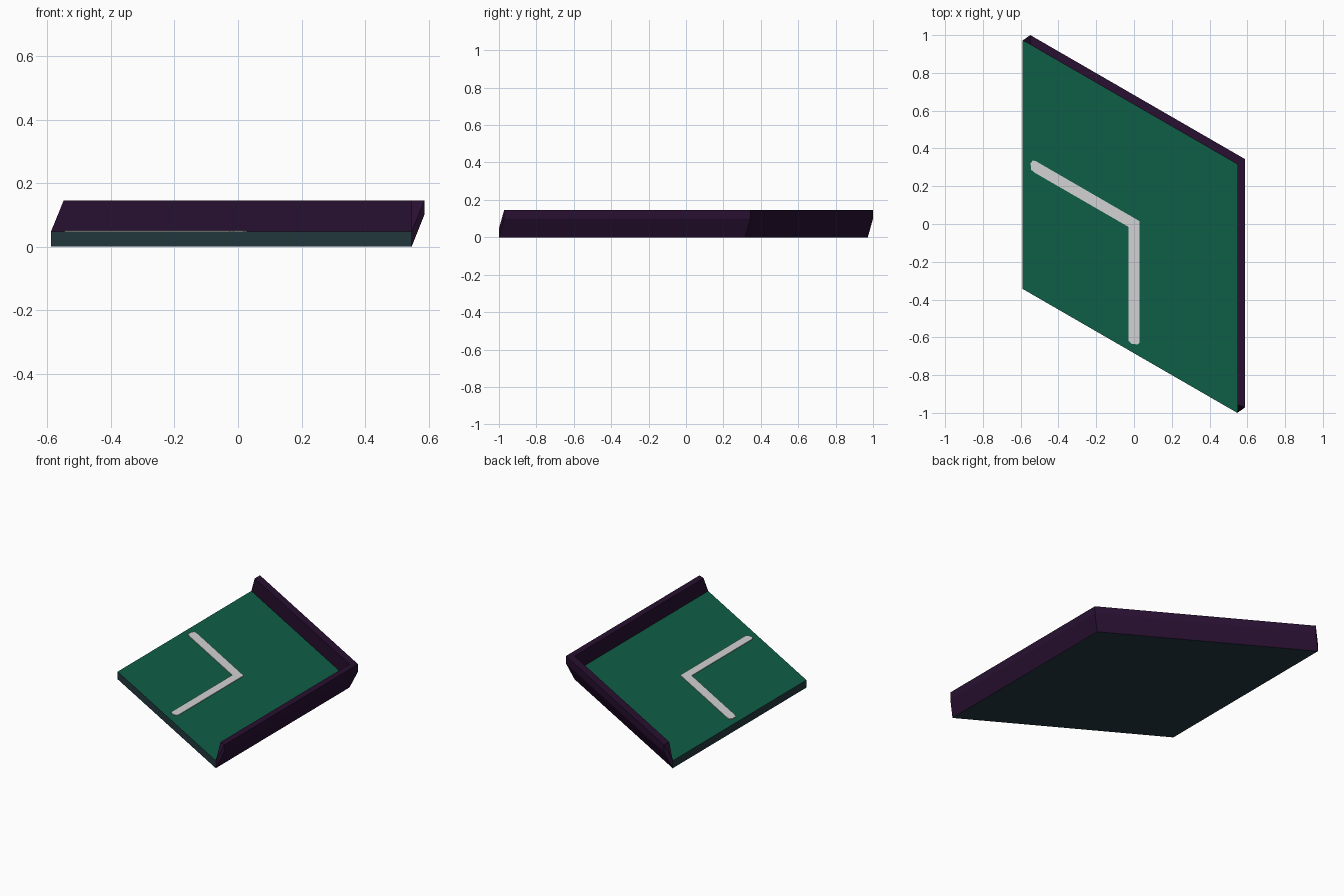
import bpy, bmesh
from mathutils import Vector

if "Cube" in bpy.data.objects:
    bpy.data.objects.remove(bpy.data.objects["Cube"])


def material(name, srgb):
    m = bpy.data.materials.new(name)
    lin = [((c / 255 + 0.055) / 1.055) ** 2.4 if c > 10 else c / 255 / 12.92 for c in srgb]
    m.diffuse_color = (*lin, 1)
    m.use_nodes = True
    m.node_tree.nodes["Principled BSDF"].inputs["Base Color"].default_value = m.diffuse_color
    return m


GREEN = material("board green", (15, 95, 70))
SLATE = material("dark slate", (36, 57, 63))
PURPLE = material("deep purple", (40, 16, 49))
GREY = material("light grey", (210, 210, 210))


def build(name, verts, faces, mats):
    me = bpy.data.meshes.new(name)
    me.from_pydata([tuple(v) for v in verts], [], faces)
    bm = bmesh.new()
    bm.from_mesh(me)
    bmesh.ops.recalc_face_normals(bm, faces=bm.faces)
    bm.to_mesh(me)
    bm.free()
    for m in mats:
        me.materials.append(m)
    ob = bpy.data.objects.new(name, me)
    bpy.context.collection.objects.link(ob)
    return ob


def prism(name, outline, z0, z1, mats):
    n = len(outline)
    verts = [(x, y, z) for z in (z0, z1) for x, y in outline]
    faces = [list(range(n)), list(range(n, 2 * n))]
    faces += [(i, (i + 1) % n, n + (i + 1) % n, n + i) for i in range(n)]
    return build(name, verts, faces, mats)


FLOOR, TOP, LIP = 0.047, 0.145, 0.10

# rhombus floor slab: green top, slate sides and underside
left, corner, right, front = (-.589, .972), (.547, .316), (.547, -1.0), (-.589, -.344)
floor = prism("floor", [left, corner, right, front], 0, FLOOR, [SLATE, GREEN])
for p in floor.data.polygons:
    p.material_index = 1 if p.normal.z > 0.5 else 0

# raised border along the two far edges: upright inside, flared outside, raked ends
shift = Vector((.04, .028, 0))


def section(base, along):
    b = Vector((*base, 0))
    up = lambda z: Vector((0, 0, z))
    return [b, b + up(FLOOR), b + Vector((*along, TOP)), b + shift + up(TOP), b + shift + up(LIP)]


verts = section(left, (.04, -.0231)) + section(corner, (0, 0)) + section(right, (0, .046))
faces = []
for s in (0, 5):
    for i in range(5):
        j = (i + 1) % 5
        faces.append((s + i, s + j, s + 5 + j, s + 5 + i))
for s in (0, 10):
    faces += [(s, s + 1, s + 3, s + 4), (s + 1, s + 2, s + 3)]
build("border_wall", verts, faces, [PURPLE])

# bent light stripe with blunt rounded ends, laid on the floor
stripe = [(.028, .016), (.028, -.63), (.018, -.638), (-.012, -.634), (-.028, -.618), (-.028, -.016),
          (-.525, .271), (-.546, .288), (-.547, .322), (-.536, .336), (-.52, .333)]
prism("stripe", stripe, FLOOR - 0.001, FLOOR + 0.004, [GREY])
